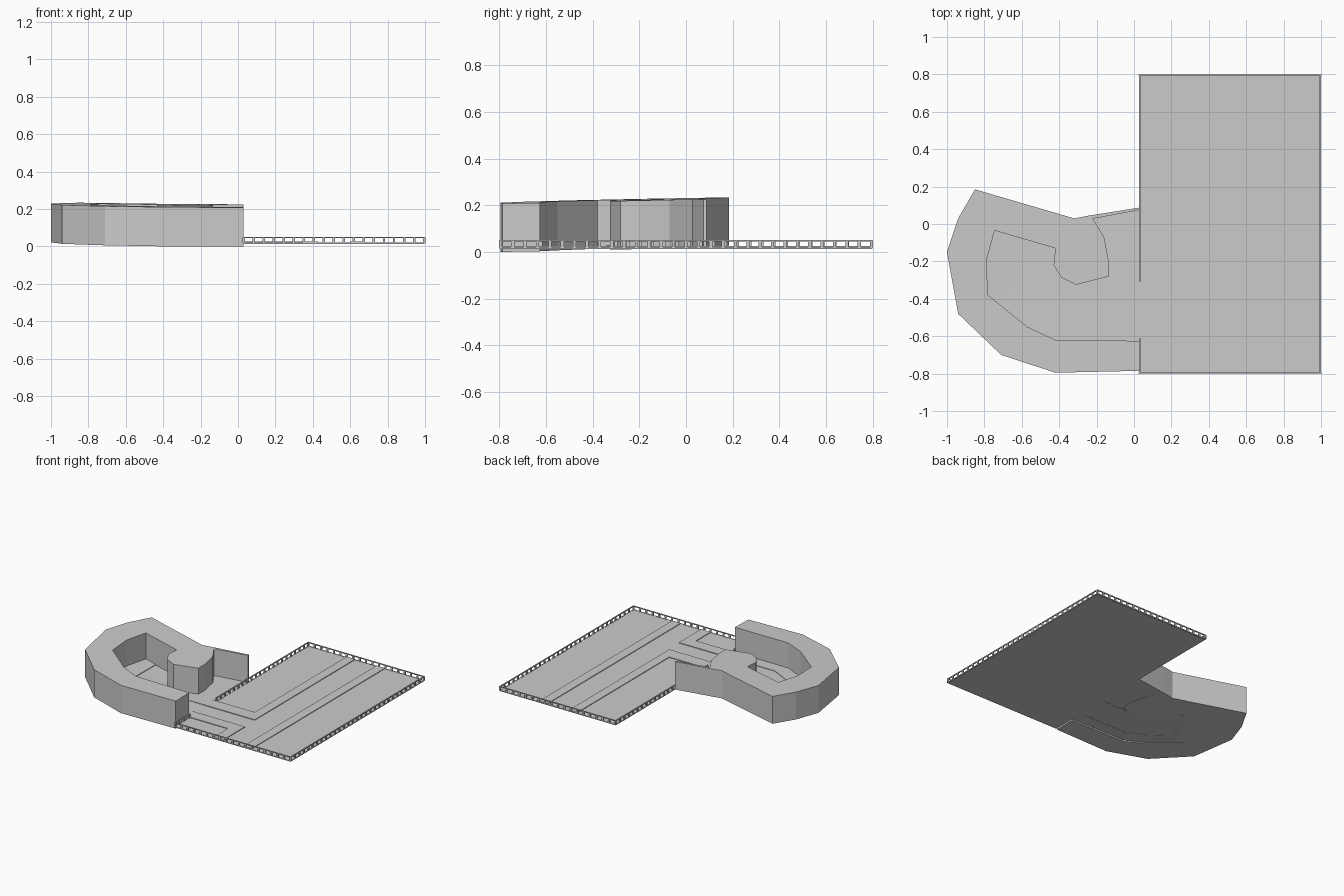
import bpy
import bmesh
from mathutils import Vector

if "Cube" in bpy.data.objects:
    bpy.data.objects.remove(bpy.data.objects["Cube"])

grey = bpy.data.materials.new("plain_grey")
grey.use_nodes = True
COLOUR = (0.6, 0.6, 0.6, 1)
grey.diffuse_color = COLOUR
grey.node_tree.nodes["Principled BSDF"].inputs["Base Color"].default_value = COLOUR


# Gently rising ground and roof levels
def ground(x, y):
    return 0.014 * max(0, -x - 0.4) + 0.022 * max(0, y + 0.75)


def roof(x, y):
    return 0.207 + 0.008 * max(0, -x) + 0.02 * (y + 0.8)


def floor_top(x, y):
    return 0.02 if x > 0 else max(0.02, ground(x, y) + 0.007)


def floor_under(x, y):
    return floor_top(x, y) - 0.007


def kerb_top(x, y):
    return floor_top(x, y) + 0.005


def finish(name, bm):
    bmesh.ops.recalc_face_normals(bm, faces=bm.faces)
    mesh = bpy.data.meshes.new(name)
    bm.to_mesh(mesh)
    bm.free()
    mesh.materials.append(grey)
    obj = bpy.data.objects.new(name, mesh)
    bpy.context.collection.objects.link(obj)
    return obj


def prism(name, outline, low, high):
    """Solid on a plan outline, with bottom and top set by level rules."""
    bm = bmesh.new()
    lower = [bm.verts.new((x, y, low(x, y))) for x, y in outline]
    upper = [bm.verts.new((x, y, high(x, y))) for x, y in outline]
    caps = [bm.faces.new(lower), bm.faces.new(upper)]
    count = len(outline)
    for i in range(count):
        j = (i + 1) % count
        bm.faces.new((lower[i], lower[j], upper[j], upper[i]))
    bmesh.ops.triangulate(bm, faces=caps)
    return finish(name, bm)


def add_box(bm, centre, size):
    made = bmesh.ops.create_cube(bm, size=1)["verts"]
    bmesh.ops.scale(bm, vec=size, verts=made)
    bmesh.ops.translate(bm, vec=centre, verts=made)


def fence(name, start, end, pitch=0.053):
    """Open railing: two rails joined by evenly spaced posts."""
    bm = bmesh.new()
    a, b = Vector(start), Vector(end)
    span, mid = b - a, (a + b) / 2
    t = 0.008
    rail = (abs(span.x) + t, abs(span.y) + t, 0.006)
    for z in (0.018, 0.047):
        add_box(bm, (mid.x, mid.y, z), rail)
    steps = max(1, round(span.length / pitch))
    for i in range(steps + 1):
        p = a + span * i / steps
        along = 0.013
        size = (along, t, 0.03) if abs(span.x) > abs(span.y) else (t, along, 0.03)
        add_box(bm, (p.x, p.y, 0.033), size)
    finish(name, bm)


# Hook-shaped building: outer wall, inner wall and rounded end block
outer = [(0.03, -0.785), (-0.42, -0.795), (-0.71, -0.7), (-0.94, -0.48),
         (-1, -0.15), (-0.94, 0.03), (-0.85, 0.185), (-0.32, 0.03),
         (-0.24, 0.045), (0.03, 0.088)]
end_block = [(0.03, 0.075), (-0.22, 0.028), (-0.16, -0.07), (-0.135, -0.2),
             (-0.135, -0.28), (-0.31, -0.325), (-0.39, -0.285),
             (-0.43, -0.22), (-0.42, -0.13)]
court = [(-0.745, -0.035), (-0.79, -0.2), (-0.78, -0.38), (-0.57, -0.55),
         (-0.42, -0.62), (0.03, -0.625)]
prism("hook_building", outer + end_block + court, ground, roof)
prism("court_floor", outer, floor_under, floor_top)

# Main deck
L, R, F, B = 0.03, 0.995, -0.795, 0.795
prism("main_deck", [(L, F), (R, F), (R, B), (L, B)], floor_under, floor_top)

# Raised pavements beside the roads
outer_edge = [(0.43, F), (0.43, -0.53), (-0.37, -0.53), (-0.51, -0.46),
              (-0.65, -0.33), (-0.64, -0.06)]
prism("outer_pavement", outer_edge + court[:-1] + [(0.35, -0.62), (0.35, F)],
      floor_under, kerb_top)
prism("inner_pavement",
      [(0.42, B), (0.42, -0.4), (-0.33, -0.4), (-0.47, -0.33), (-0.54, -0.2),
       (-0.55, -0.1), (-0.42, -0.12), (-0.4, -0.26), (-0.31, -0.3),
       (0.35, -0.3), (0.35, B)], floor_under, kerb_top)
prism("far_pavement", [(0.6, F), (0.67, F), (0.67, B), (0.6, B)],
      floor_under, kerb_top)

# Railings around the deck
fence("front_railing", (L, F), (R, F))
fence("back_railing", (L, B), (R, B))
fence("left_railing", (R, F), (R, B))
fence("right_railing", (L, -0.3), (L, B))
fence("right_short_railing", (L, F), (L, -0.62))
